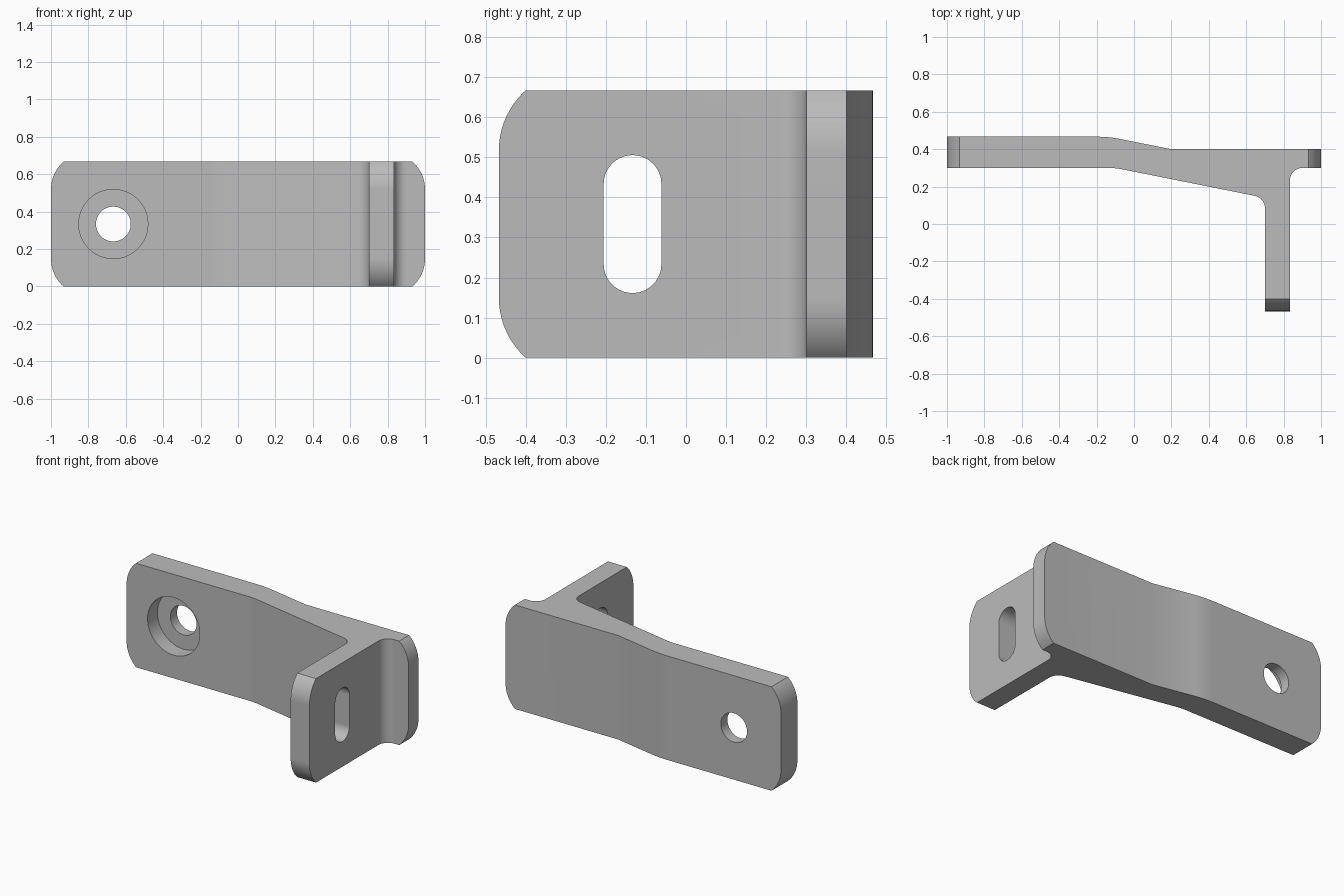
import bpy
import bmesh
from math import asin, cos, sin, pi, tan
from mathutils import Vector

if "Cube" in bpy.data.objects:
    bpy.data.objects.remove(bpy.data.objects["Cube"], do_unlink=True)

U = 1 / 15            # design unit
HEIGHT = 10 * U
MID = HEIGHT / 2

metal = bpy.data.materials.new("plain grey metal")
metal.use_nodes = True
GREY = (0.5, 0.5, 0.5, 1)
metal.diffuse_color = GREY
metal.node_tree.nodes["Principled BSDF"].inputs["Base Color"].default_value = GREY


def arc(cx, cy, r, start, end, steps=12):
    return [(cx + r * cos(start + (end - start) * i / steps),
             cy + r * sin(start + (end - start) * i / steps)) for i in range(steps + 1)]


def fillet(corners, steps=8):
    """Round each (x, y, radius) corner of a closed outline."""
    out = []
    for i, (x, y, r) in enumerate(corners):
        p = Vector((x, y))
        if r == 0:
            out.append((x, y))
            continue
        a = (Vector(corners[i - 1][:2]) - p).normalized()
        b = (Vector(corners[(i + 1) % len(corners)][:2]) - p).normalized()
        half = a.angle(b) / 2
        centre = p + (a + b).normalized() * (r / sin(half))
        start = p + a * (r / tan(half)) - centre
        end = p + b * (r / tan(half)) - centre
        for k in range(steps + 1):
            t = k / steps
            w = start.angle(end)
            q = (start * sin((1 - t) * w) + end * sin(t * w)) / sin(w)
            out.append(tuple(centre + q))
    return out


def prism(name, outline, axis, low, high):
    """Extrude a 2D outline along the x, y or z axis."""
    place = {"x": lambda a, b, d: (d, a, b),
             "y": lambda a, b, d: (a, d, b),
             "z": lambda a, b, d: (a, b, d)}[axis]
    bm = bmesh.new()
    ends = [[bm.verts.new(place(a, b, d)) for a, b in outline] for d in (low, high)]
    n = len(outline)
    bm.faces.new(ends[0])
    bm.faces.new(ends[1])
    for i in range(n):
        j = (i + 1) % n
        bm.faces.new((ends[0][i], ends[0][j], ends[1][j], ends[1][i]))
    bmesh.ops.recalc_face_normals(bm, faces=bm.faces)
    mesh = bpy.data.meshes.new(name)
    bm.to_mesh(mesh)
    bm.free()
    mesh.materials.append(metal)
    obj = bpy.data.objects.new(name, mesh)
    bpy.context.collection.objects.link(obj)
    return obj


def combine(target, cutter, operation):
    """Apply a boolean and discard the cutter."""
    mod = target.modifiers.new(operation, "BOOLEAN")
    mod.operation = operation
    mod.solver = "EXACT"
    mod.object = cutter
    bpy.context.view_layer.update()
    bpy.ops.object.modifier_apply(modifier=mod.name)
    bpy.data.objects.remove(cutter, do_unlink=True)


# Bracket body: bent arm with a leg, oversized where outlines trim it
body = prism("bracket", fillet([
    (-1.1, 7 * U, 0), (-2 * U, 7 * U, 0.65), (3 * U, 6 * U, 0), (1.1, 6 * U, 0),
    (1.1, 4.5 * U, 0), (12.5 * U, 4.5 * U, U), (12.5 * U, -0.6, 0),
    (10.5 * U, -0.6, 0), (10.5 * U, 0.14, U), (-0.1, 4.5 * U, 0.4),
    (-1.1, 4.5 * U, 0)]), "z", -0.1, HEIGHT + 0.1)
bpy.context.view_layer.objects.active = body
body.select_set(True)

# Arm outline with rounded ends
R = 3 * U
sweep = asin((1 - 1 / 3 ** 0 + 5 ** 0.5 / 3))
rise = R * sin(sweep)
quarter = arc(1 - R, HEIGHT - rise, R, 0, sweep)
right_end = [(x, HEIGHT - z) for x, z in reversed(quarter)] + quarter
left_end = [(-x, z) for x, z in reversed(right_end)]
combine(body, prism("arm_outline", right_end + left_end, "y", -1, 1), "INTERSECT")

# Leg outline with a rounded front end
quarter = arc(7 * U - R, HEIGHT - rise, R, 0, pi / 3)
front_end = [(-y, HEIGHT - z) for y, z in reversed(quarter)] + [(-y, z) for y, z in quarter]
top = front_end[-1][1]
combine(body, prism("leg_outline", front_end + [(1, top), (1, HEIGHT - top)],
                    "x", -1.2, 1.2), "INTERSECT")

# Bolt hole with counterbore from the front
for radius, depth_end in ((0.093, 1), (0.185, 6 * U)):
    circle = arc(-10 * U, MID, radius, 0, 2 * pi, 48)[:-1]
    combine(body, prism("bolt_cutter", circle, "y", 0, depth_end), "DIFFERENCE")

# Slot through the leg
slot = (arc(-2 * U, MID + 0.1, 0.072, 0, pi, 20)
        + arc(-2 * U, MID - 0.1, 0.072, pi, 2 * pi, 20))
combine(body, prism("slot_cutter", slot, "x", 0.5, 1.2), "DIFFERENCE")

# Smooth curves, crisp edges
bpy.ops.object.shade_smooth_by_angle(angle=pi / 6)
weighted = body.modifiers.new("even shading", "WEIGHTED_NORMAL")
weighted.keep_sharp = True
